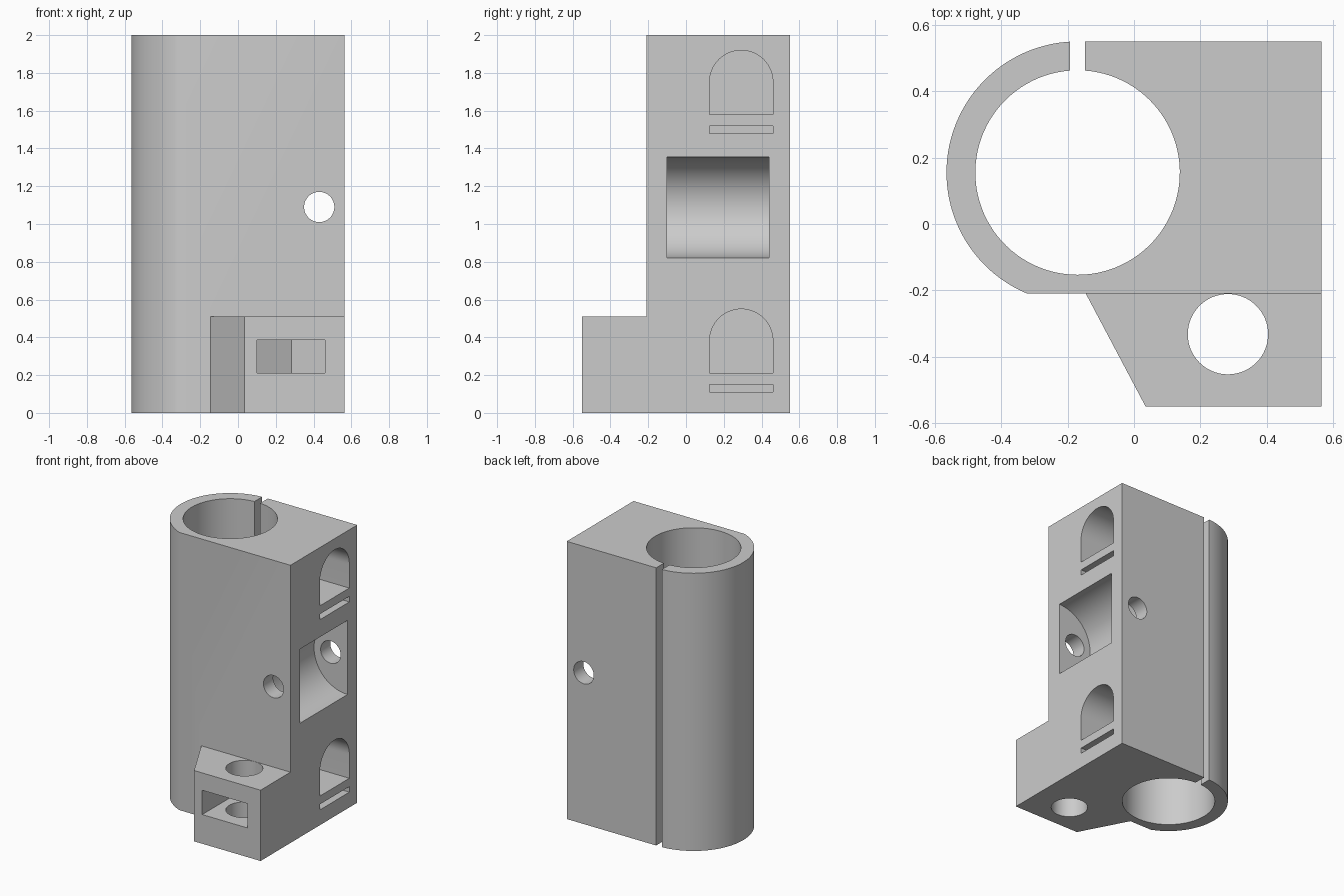
import bpy
import bmesh
import math
from mathutils import Matrix, Vector

cube = bpy.data.objects.get("Cube")
if cube:
    bpy.data.objects.remove(cube, do_unlink=True)

grey = bpy.data.materials.new("plain grey")
grey.use_nodes = True
grey.diffuse_color = (0.6, 0.6, 0.6, 1)
grey.node_tree.nodes["Principled BSDF"].inputs["Base Color"].default_value = (0.6, 0.6, 0.6, 1)

# Axis frames: columns are profile u, profile v, extrusion direction
ALONG_X = Matrix(((0, 0, 1), (1, 0, 0), (0, 1, 0)))
ALONG_Y = Matrix(((0, 1, 0), (0, 0, 1), (1, 0, 0)))
ALONG_Z = Matrix.Identity(3)


def arc(u, v, radius, start, end, steps=64):
    """Points of an arc, angles in radians."""
    angles = [start + (end - start) * i / steps for i in range(steps + 1)]
    return [(u + radius * math.cos(a), v + radius * math.sin(a)) for a in angles]


def circle(u, v, radius):
    return arc(u, v, radius, 0, math.tau)[:-1]


def prism(name, profile, low, high, frame=ALONG_Z):
    """Extrude a closed profile between two heights along the frame's axis."""
    bm = bmesh.new()
    face = bm.faces.new([bm.verts.new(frame @ Vector((u, v, low))) for u, v in profile])
    sweep = bmesh.ops.extrude_face_region(bm, geom=[face])
    moved = [g for g in sweep["geom"] if isinstance(g, bmesh.types.BMVert)]
    bmesh.ops.translate(bm, verts=moved, vec=frame @ Vector((0, 0, high - low)))
    bmesh.ops.recalc_face_normals(bm, faces=bm.faces)
    mesh = bpy.data.meshes.new(name)
    bm.to_mesh(mesh)
    bm.free()
    mesh.materials.append(grey)
    obj = bpy.data.objects.new(name, mesh)
    bpy.context.collection.objects.link(obj)
    return obj


def combine(target, tool, operation="DIFFERENCE"):
    """Apply a boolean and discard the tool."""
    tool.hide_render = True
    mod = target.modifiers.new(tool.name, "BOOLEAN")
    mod.operation, mod.solver, mod.object = operation, "EXACT", tool
    bpy.context.view_layer.objects.active = target
    bpy.ops.object.modifier_apply(modifier=mod.name)
    bpy.data.objects.remove(tool, do_unlink=True)


# Main body: split clamp tube running into a square block
CX, CY, OUTER, BORE = -0.17, 0.155, 0.395, 0.308
RIGHT, FRONT, BACK, GAP = 0.565, -0.21, 0.55, 0.0225
outer_start = math.pi / 2 + math.asin(GAP / OUTER)
outer_end = math.pi + math.asin((CY - FRONT) / OUTER)
bore_start = math.pi / 2 - math.asin(GAP / BORE)
bore_end = math.pi / 2 + math.asin(GAP / BORE) - math.tau
body_profile = arc(CX, CY, OUTER, outer_start, outer_end)
body_profile += [(RIGHT, FRONT), (RIGHT, BACK), (CX + GAP, BACK)]
body_profile += arc(CX, CY, BORE, bore_start, bore_end, 96)
body = prism("bearing_bracket", body_profile, 0, 2)

# Foot with a slanted side
foot_profile = [(-0.145, -0.18), (-0.145, FRONT), (0.035, -0.55), (RIGHT, -0.55), (RIGHT, -0.18)]
combine(body, prism("foot", foot_profile, 0, 0.51), "UNION")

# Upright rod hole and nut pocket in the foot
combine(body, prism("foot_hole", circle(0.283, -0.332, 0.121), -0.1, 0.6))
nut_profile = [(0.1, -0.6), (0.46, -0.6), (0.46, -0.23), (0.283, -0.125), (0.1, -0.23)]
combine(body, prism("nut_pocket", nut_profile, 0.21, 0.385))

# Half-round recess in the side, crossed by a through hole
combine(body, prism("round_recess", circle(1.088, RIGHT, 0.267), -0.1, 0.44, ALONG_Y))
combine(body, prism("cross_hole", circle(1.09, 0.43, 0.08), -0.4, 0.7, ALONG_Y))

# Two arched rod sockets, each with a thin relief slot below
Y0, Y1, DEPTH = 0.125, 0.46, 0.37
radius = (Y1 - Y0) / 2
for name, base in (("lower", 0.21), ("upper", 1.58)):
    arch = [(Y0, base), (Y1, base)]
    arch += arc(Y0 + radius, base + 0.172, radius, 0, math.pi, 32)
    combine(body, prism(name + "_socket", arch, RIGHT - DEPTH, 0.7, ALONG_X))
    top, bottom = base - 0.06, base - 0.1
    slot = [(Y0, bottom), (Y1, bottom), (Y1, top), (Y0, top)]
    combine(body, prism(name + "_slot", slot, RIGHT - DEPTH, 0.7, ALONG_X))

# Smooth round walls, crisp edges
bpy.ops.object.select_all(action="DESELECT")
body.select_set(True)
bpy.context.view_layer.objects.active = body
bpy.ops.object.shade_smooth_by_angle(angle=math.radians(25))
